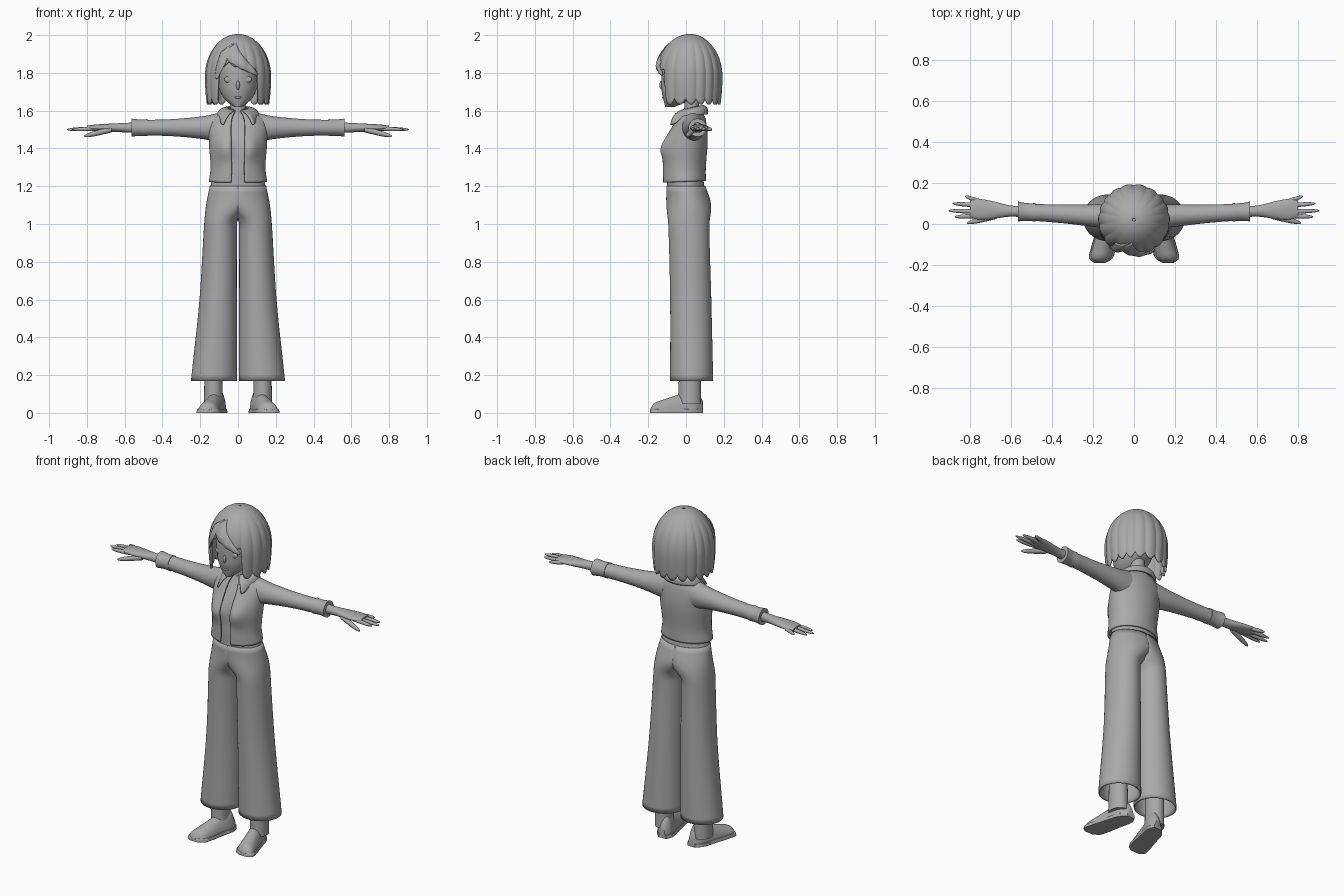
import bpy, bmesh
from math import sin, cos, pi, exp, sqrt

cube = bpy.data.objects.get("Cube")
if cube:
    bpy.data.objects.remove(cube, do_unlink=True)

colour = (0.4, 0.4, 0.4, 1)
grey = bpy.data.materials.new("plain_grey")
grey.use_nodes = True
grey.diffuse_color = colour
grey.node_tree.nodes["Principled BSDF"].inputs["Base Color"].default_value = colour


def ease(s):
    s = min(1, max(0, s))
    return s * s * (3 - 2 * s)


def spline(rows, position):
    """Smoothly interpolate the values of rows keyed on their first column."""
    last = len(rows) - 1
    i = 0
    while i < last - 1 and position > rows[i + 1][0]:
        i += 1
    start, end = rows[i], rows[i + 1]
    before, after = rows[max(i - 1, 0)], rows[min(i + 2, last)]
    length = end[0] - start[0]
    s = (position - start[0]) / length
    values = []
    for a, b, p, q in list(zip(start, end, before, after))[1:]:
        leave = (b - p) / (end[0] - before[0])
        arrive = (q - a) / (after[0] - start[0])
        bend = length * s * (1 - s) * ((1 - s) * leave - s * arrive)
        values.append(a + (b - a) * ease(s) + bend)
    return values


def surface(name, point, across, along, closed=True, caps=False, thick=0, mirror=False):
    """Build a grid of point(u, v), wrapped around in u when closed."""
    bm = bmesh.new()
    columns = across if closed else across + 1
    grid = [[bm.verts.new(point(i / across, j / along)) for i in range(columns)]
            for j in range(along + 1)]
    for low, high in zip(grid, grid[1:]):
        for i in range(across):
            k = (i + 1) % columns
            bm.faces.new((low[i], low[k], high[k], high[i]))
    if caps:
        bm.faces.new(grid[0][::-1])
        bm.faces.new(grid[-1])
    bmesh.ops.recalc_face_normals(bm, faces=bm.faces)
    mesh = bpy.data.meshes.new(name)
    bm.to_mesh(mesh)
    bm.free()
    mesh.materials.append(grey)
    obj = bpy.data.objects.new(name, mesh)
    bpy.context.collection.objects.link(obj)
    bpy.ops.object.select_all(action='DESELECT')
    obj.select_set(True)
    bpy.context.view_layer.objects.active = obj
    bpy.ops.object.shade_smooth_by_angle(angle=0.8)
    if thick:
        solidify = obj.modifiers.new("thickness", 'SOLIDIFY')
        solidify.thickness, solidify.offset = thick, 0
    if mirror:
        obj.modifiers.new("mirror", 'MIRROR').use_mirror_merge = False


def tube(name, rows, section, axis='z', sides=40, warp=None, gap=0, caps=True, **options):
    """Loft ellipses; section turns a position and its row values into centre and radii."""
    first, last = rows[0][0], rows[-1][0]

    def point(u, v):
        t = first + v * (last - first)
        centre_a, centre_b, radius_a, radius_b = section(t, *spline(rows, t))
        turn = gap + u * (pi - gap) * 2
        a, b = centre_a + radius_a * sin(turn), centre_b - radius_b * cos(turn)
        place = {'z': (a, b, t), 'x': (t, a, b), 'y': (a, t, b)}[axis]
        return warp(*place) if warp else place

    surface(name, point, sides, 32, closed=not gap, caps=caps and not gap, **options)


def blob(name, centre, radii, mirror=False):
    def point(u, v):
        turn, tilt = u * pi * 2, pi * (.02 + .96 * v)
        unit = (sin(tilt) * sin(turn), -sin(tilt) * cos(turn), cos(tilt))
        return [c + r * n for c, r, n in zip(centre, radii, unit)]
    surface(name, point, 20, 12, caps=True, mirror=mirror)


def upright(z, width, front, back):
    return 0, (front + back) / 2, width, (back - front) / 2


# Shoes turned slightly outward, with soles and ankles
def foot(y, width, height):
    return .12 - y / 4, 0, width, height


def welt(y, width, height):
    return .12 - y / 4, 0, width + .006, height


shoe = [(-.19, .02, .02), (-.17, .05, .05), (-.12, .055, .07), (-.03, .05, .1), (.05, .045, .13), (.09, .02, .06)]
tube("shoe", shoe, foot, 'y', warp=lambda x, y, z: (x, y, max(z, 0)), mirror=True)
tube("sole", shoe, welt, 'y', warp=lambda x, y, z: (x, y, min(max(z, 0), .02)), mirror=True)
tube("ankle", [(.05, .05), (.4, .045)], lambda z, r: (.13, .02, r, r + .01), mirror=True)


# Wide trousers: each leg widens into half of the hips above the crotch
def trouser(z, outer, front, back):
    inner = .01 - (outer + .01) * ease((z - 1) / .15)
    return (outer + inner) / 2, (front + back) / 2, (outer - inner) / 2, (back - front) / 2


legs = [(.17, .245, -.08, .14), (.6, .2, -.08, .13), (1, .175, -.09, .12), (1.1, .165, -.1, .13), (1.2, .145, -.1, .1)]
tube("trouser_leg", legs, trouser, sides=48, caps=False, thick=.008, mirror=True,
     warp=lambda x, y, z: (max(x, 0), y, z))
tube("waistband", [(1.18, .15, -.1, .1), (1.25, .135, -.1, .09)], upright)


# Cropped jacket with an open front, and the shirt inside it
def bust(x, y, z):
    lift = exp(-((abs(x) - .07) / .045) ** 2 - ((z - 1.4) / .06) ** 2)
    return x, y - (.03 * lift if y < 0 else 0), z


def hem_tilt(x, y, z):
    x, y, z = bust(x, y, z)
    return x, y, z + max(0, 1.3 - z) * (y + .1) / 2


def inset(z, width, front, back):
    return upright(z, width - .02, front + .02, back - .02)


jacket = [(1.22, .15, -.12, .1), (1.3, .14, -.12, .1), (1.45, .15, -.1, .11), (1.55, .14, -.05, .1), (1.6, .06, -.02, .08)]
tube("shirt", jacket, inset, warp=bust)
tube("jacket", jacket, upright, sides=64, gap=.24, thick=.01, warp=hem_tilt)


# Folded collar with pointed fronts
def collar(u, v):
    turn = .4 + u * (pi - .4) * 2
    side = 1 if turn < pi else -1
    from_front = pi - abs(pi - turn)
    flap = exp(-((from_front - .4) / .45) ** 2)
    back = (1 - cos(turn)) / 2
    swing = turn + side * .4 * flap
    fold = (.056 * sin(turn), .03 - .056 * cos(turn), 1.6 + .025 * back)
    edge = (.11 * sin(swing), .03 - (.08 + .08 * flap) * cos(swing), 1.565 - .04 * flap + .015 * back)
    puff = .01 * sin(pi * v)
    outward = (sin(turn), -cos(turn), 1)
    return [a + v * (b - a) + puff * n for a, b, n in zip(fold, edge, outward)]


surface("collar", collar, 48, 8, closed=False, thick=.01)


# Sleeves, cuffs and hands along the straight arm
def arm(x, depth, height):
    return .03 + .055 * x, 1.51, depth, height


tube("sleeve", [(.09, .06, .08), (.19, .055, .06), (.35, .045, .045), (.55, .04, .04)], arm, 'x', mirror=True)
tube("cuff", [(.48, .045), (.52, .043), (.565, .048)], lambda x, r: arm(x, r, r), 'x', mirror=True)
tube("hand", [(.5, .03, .03), (.6, .027, .025), (.7, .045, .02), (.76, .05, .016), (.8, .04, .01)],
     arm, 'x', mirror=True)


def finger(name, root, tip, radius):
    def section(x, y, z):
        t = (x - root[0]) / (tip[0] - root[0])
        r = radius * sqrt(max(.02, 1 - t ** 4))
        return y, z, r, r
    tube(name + "_finger", [root, tip], section, 'x', sides=12, mirror=True)


for name, start, reach, end in (("index", .04, .875, .035), ("middle", .06, .905, .065),
                                ("ring", .09, .885, .1), ("little", .11, .825, .135)):
    finger(name, (.75, start, 1.505), (reach, end, 1.5), .011)
finger("thumb", (.67, .04, 1.5), (.815, .005, 1.465), .015)

# Neck, head and small facial features
tube("neck", [(1.54, .05), (1.6, .04), (1.7, .04)], lambda z, r: (0, .03, r, r))
tube("head", [(1.62, .02, -.11, -.06), (1.66, .07, -.12, .03), (1.72, .1, -.13, .1),
              (1.85, .115, -.12, .13), (1.95, .07, -.05, .09)], upright)
blob("nose", (0, -.125, 1.735), (.01, .016, .025))
blob("mouth", (0, -.12, 1.67), (.02, .007, .006))
blob("eyelid", (.047, -.11, 1.765), (.027, .01, .018), mirror=True)


# Bob hair: one grooved shell whose hem rises over the face
def strands(turn):
    return abs(sin(9 * turn + .4 * sin(3 * turn)))


def hair_point(turn, z, lift):
    k = (z - 1.78) / .22
    radius = sqrt(max(0, 1 - k * k)) if k > 0 else 1 - .14 * k * k
    groove = .035 * (strands(turn) - .6) * min(1, (2 - z) * 8)
    radius = .167 * (radius * (1 + groove) + lift)
    return radius * sin(turn), .02 - radius * cos(turn), z


def hair(u, v):
    turn = (u - .5) * pi * 2
    side = ease((abs(turn) - .62) * 10)
    tooth = 1 - strands(turn)
    fringe = 1.815 + .03 * exp(-((turn + .3) * 4) ** 2) + .012 * tooth
    hem = fringe * (1 - side) + (1.632 + .032 * tooth) * side
    z = 2 - (2 - hem) * (1 - cos(pi / 2 * (.02 + .98 * v)))
    return hair_point(turn, z, .04 * (1 - side) * v * (1 - v))


surface("hair", hair, 216, 32, thick=.012)


# Swept locks of the fringe, tapering from the parting to the temples
def fringe_lock(name, start, end, tip_height, width):
    def point(u, v):
        offset = u - .5
        turn = start + (end - start) * v ** 1.3 + offset * width * sqrt(1 - v)
        z = 1.93 + (tip_height - 1.93) * v + offset * .05 * (1 - v)
        return hair_point(turn, z, .035 + .05 * sin(pi * u) * sin(pi * (.1 + .8 * v)))
    surface(name, point, 12, 20, closed=False, thick=.012)


fringe_lock("long_fringe_lock", -.35, .6, 1.79, .55)
fringe_lock("short_fringe_lock", -.45, -.7, 1.77, .45)
